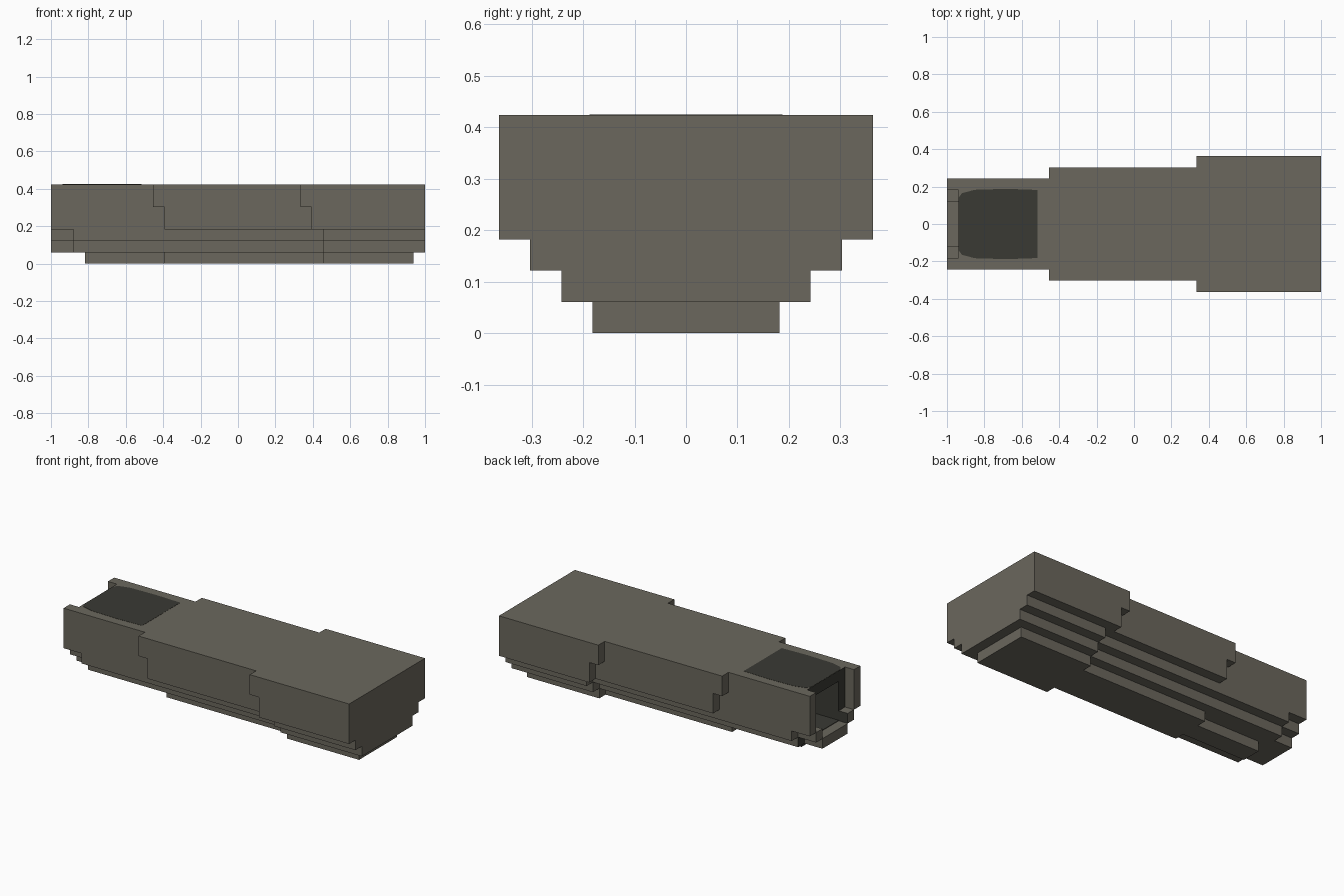
import bpy
import bmesh

if "Cube" in bpy.data.objects:
    bpy.data.objects.remove(bpy.data.objects["Cube"], do_unlink=True)

U = 2 / 33  # grid step: the hull is 33 steps long and 7 high


def material(name, rgb):
    m = bpy.data.materials.new(name)
    m.use_nodes = True
    m.diffuse_color = (*rgb, 1)
    m.node_tree.nodes["Principled BSDF"].inputs["Base Color"].default_value = (*rgb, 1)
    return m


hull_grey = material("hull grey", (0.147, 0.137, 0.110))
dark_grey = material("dark grey", (0.042, 0.042, 0.034))


def extrude(name, points, z0, z1, mats, dark_rule=None):
    """Extrude a flat outline between two heights."""
    bm = bmesh.new()
    base = bm.faces.new([bm.verts.new((x, y, z0)) for x, y in points])
    top = bmesh.ops.extrude_face_region(bm, geom=[base])["geom"]
    for v in top:
        if isinstance(v, bmesh.types.BMVert):
            v.co.z = z1
    bmesh.ops.recalc_face_normals(bm, faces=bm.faces[:])
    for f in bm.faces:
        if dark_rule and dark_rule(f):
            f.material_index = 1
    mesh = bpy.data.meshes.new(name)
    bm.to_mesh(mesh)
    bm.free()
    for m in mats:
        mesh.materials.append(m)
    ob = bpy.data.objects.new(name, mesh)
    bpy.context.collection.objects.link(ob)
    return ob


def bay_wall(f):
    """Upright faces inside the bow bay, behind the end posts."""
    c = f.calc_center_median()
    return (abs(f.normal.z) < 0.1 and -1 + 0.9 * U < c.x < -1 + 8.5 * U
            and abs(c.y) < 3.1 * U and (f.normal.x < -0.5 or c.y * f.normal.y < 0))


def layer(name, z0, z1, steps, end, notch=()):
    """Hull layer: steps are (start, half width); notch is (depth, half width)."""
    side = []
    for i, (x, w) in enumerate(steps):
        stop = steps[i + 1][0] if i + 1 < len(steps) else end
        side += [(x, w), (stop, w)]
    # Recess in the bow, from its mouth inwards
    inner, x = [], steps[0][0]
    for depth, w in notch:
        inner += [(x, w), (depth, w)]
        x = depth
    half = inner[::-1] + side
    outline = half + [(x, -y) for x, y in reversed(half)]
    pts = [(-1 + x * U, y * U) for x, y in outline]
    extrude(name, pts, z0 * U, z1 * U, [hull_grey, dark_grey], bay_wall)


# Stepped hull, from keel to deck
layer("keel", 0, 1, [(3, 1), (10, 2), (24, 3)], 32)
layer("lower_hull", 1, 2, [(0, 2), (2, 3), (24, 4)], 33)
layer("middle_hull", 2, 3, [(0, 3), (2, 4), (24, 5)], 33, [(8, 2)])
layer("side_walls", 3, 5, [(0, 4), (10, 5), (23, 6)], 33, [(1, 3), (8, 2)])
layer("upper_walls", 5, 6, [(0, 4), (9, 5), (22, 6)], 33, [(1, 3), (8, 2)])
layer("deck", 6, 7, [(0, 4), (9, 5), (22, 6)], 33, [(1, 3)])

# Dark hatch on the deck, with rounded bow corners
edge = [(-0.938, 0.14), (-0.92, 0.165), (-0.85, 0.183), (-0.68, 0.188), (-0.515, 0.182)]
extrude("deck_hatch", edge + [(x, -y) for x, y in reversed(edge)],
        7 * U - 0.004, 7 * U + 0.001, [dark_grey])

# Dark lining for the floor and ceiling of the bow bay
bay = [(-1 + U, 2 * U), (-1 + 8 * U, 2 * U), (-1 + 8 * U, -2 * U), (-1 + U, -2 * U)]
extrude("bay_floor", bay, 2 * U, 2 * U + 0.003, [dark_grey])
extrude("bay_ceiling", bay, 6 * U - 0.003, 6 * U, [dark_grey])
